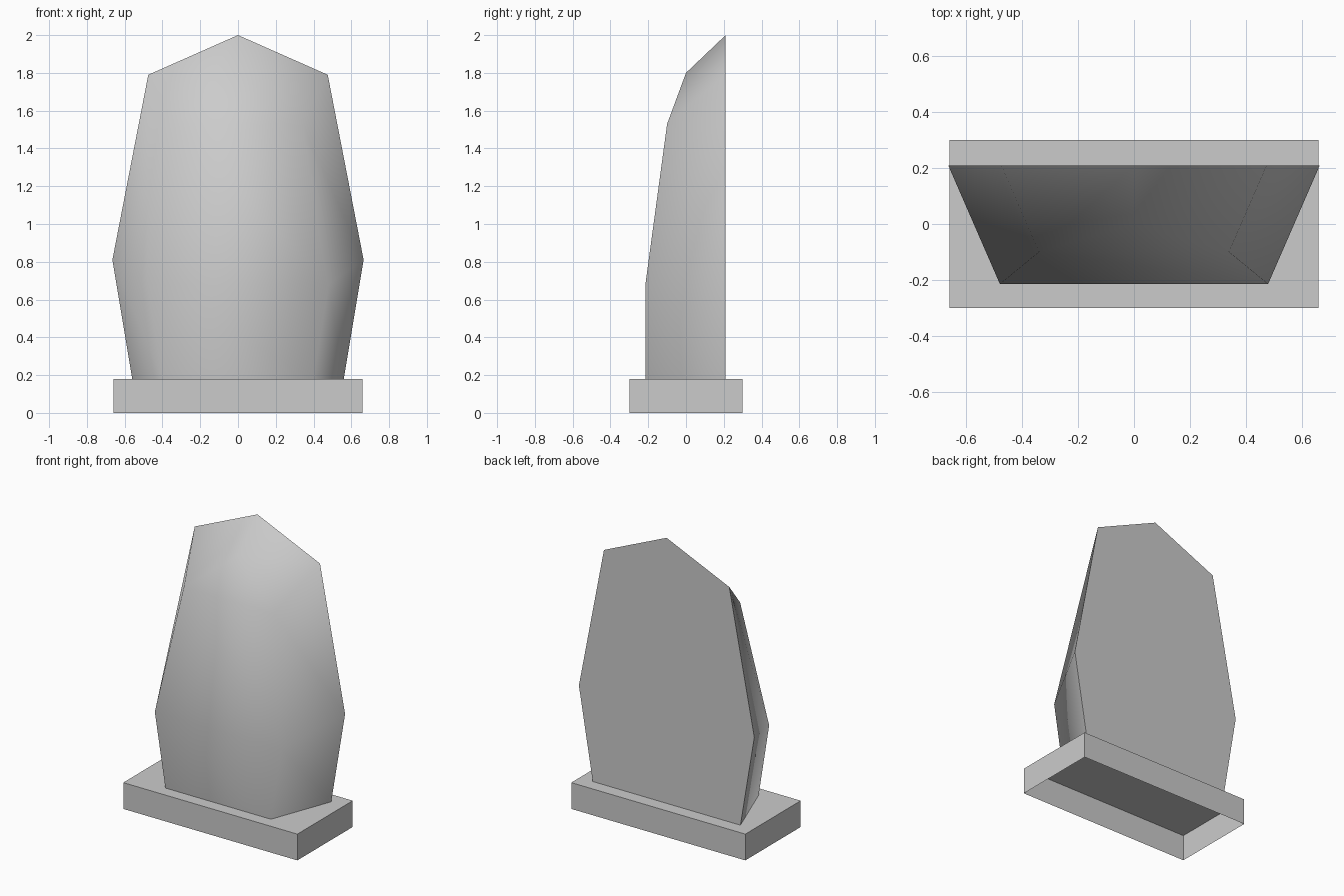
import bpy
import bmesh

cube = bpy.data.objects.get("Cube")
if cube:
    bpy.data.objects.remove(cube, do_unlink=True)

# One plain stone colour
GREY = (0.6, 0.6, 0.6, 1)
stone = bpy.data.materials.new("stone grey")
stone.use_nodes = True
stone.diffuse_color = GREY
stone.node_tree.nodes["Principled BSDF"].inputs["Base Color"].default_value = GREY


def make_object(name, bm):
    bmesh.ops.recalc_face_normals(bm, faces=bm.faces)
    mesh = bpy.data.meshes.new(name)
    bm.to_mesh(mesh)
    bm.free()
    mesh.materials.append(stone)
    obj = bpy.data.objects.new(name, mesh)
    bpy.context.collection.objects.link(obj)
    return obj


# Plinth: a shallow box, hollow underneath
BASE_TOP = 0.18
bm = bmesh.new()
bmesh.ops.create_cube(bm, size=1)
for v in bm.verts:
    v.co.x *= 1.32
    v.co.y *= 0.6
    v.co.z = (v.co.z + 0.5) * BASE_TOP
bmesh.ops.delete(bm, geom=[f for f in bm.faces if f.normal.z < -0.9], context='FACES_ONLY')
make_object("plinth", bm)

# Slab: half outlines of back and front, from the foot to the peak
back_half = [(0.56, 0.21, BASE_TOP), (0.665, 0.21, 0.81), (0.475, 0.21, 1.79), (0, 0.21, 2.0)]
front_half = [(0.40, -0.215, BASE_TOP), (0.48, -0.215, 0.68), (0.34, -0.10, 1.53), (0, 0, 1.8)]


def outline(bm, half):
    mirrored = [(-x, y, z) for x, y, z in reversed(half[:-1])]
    return [bm.verts.new(p) for p in half + mirrored]


bm = bmesh.new()
back = outline(bm, back_half)
front = outline(bm, front_half)
back_face = bm.faces.new(back)

# Rim panels join the two outlines, leaving the foot open on the plinth
for i in range(len(back) - 1):
    bm.faces.new((back[i], back[i + 1], front[i + 1], front[i]))

# Front panels: lower, middle and peak
for i in range(2):
    bm.faces.new((front[i], front[i + 1], front[-2 - i], front[-1 - i]))
bm.faces.new(front[2:5])

# Front rounds smoothly into the rim, the flat back stays crisp
for f in bm.faces:
    f.smooth = True
for e in back_face.edges:
    e.smooth = False
make_object("slab", bm)
